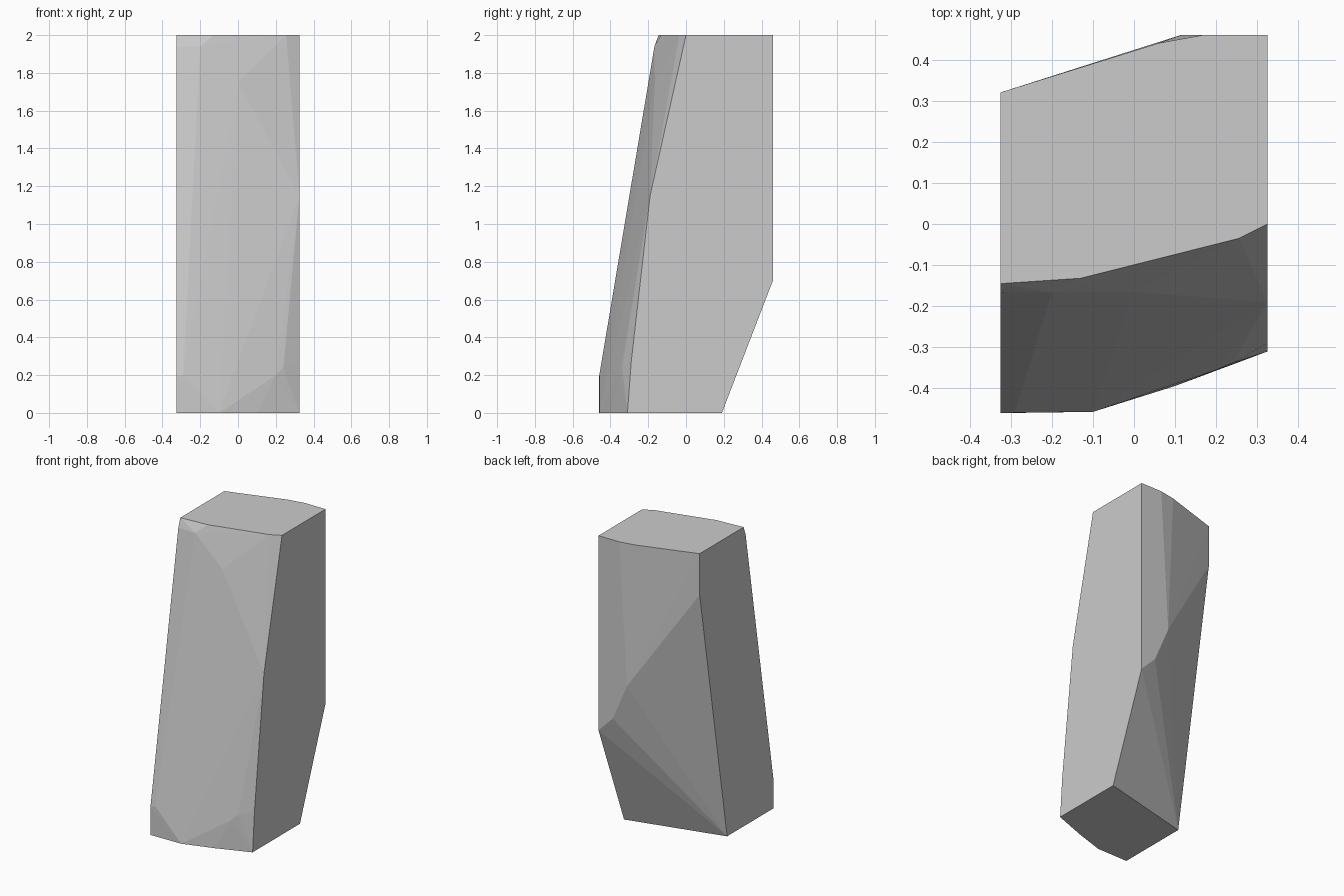
import bpy, bmesh

if "Cube" in bpy.data.objects:
    bpy.data.objects.remove(bpy.data.objects["Cube"])

# Corner points of a faceted, leaning stone pillar (its faces are their convex hull)
W = 0.325
right_side = [(-.31, 0), (-.29, .27), (-.19, 1.15), (-.05, 1.76), (0, 2), (.46, 2), (.46, .7), (.19, 0)]
left_side = [(-.46, 0), (-.46, .19), (-.166, 1.94), (-.145, 2), (.32, 2), (.32, 1.725), (.03, 0)]
front = [(-.1, -.457, 0), (.1, -.394, 0), (-.29, -.459, .2), (.2, -.355, .2), (.24, -.338, .24),
         (0, -.165, 1.75), (-.2, -.167, 1.94), (-.13, -.132, 2), (.255, -.035, 2)]
back = [(.06, .44, 2), (.17, .46, 2), (.115, .46, 1.05), (.22, .46, .805)]

points = [(W, y, z) for y, z in right_side] + [(-W, y, z) for y, z in left_side] + front + back

# Wrap the points and merge flat regions
bm = bmesh.new()
for p in points:
    bm.verts.new(p)
bmesh.ops.convex_hull(bm, input=list(bm.verts))
loose = [v for v in bm.verts if not v.link_faces]
bmesh.ops.delete(bm, geom=loose, context='VERTS')
bmesh.ops.dissolve_limit(bm, angle_limit=0.005, verts=list(bm.verts), edges=list(bm.edges))
bmesh.ops.recalc_face_normals(bm, faces=list(bm.faces))

mesh = bpy.data.meshes.new("stone_pillar")
bm.to_mesh(mesh)
bm.free()
pillar = bpy.data.objects.new("stone_pillar", mesh)
bpy.context.collection.objects.link(pillar)
